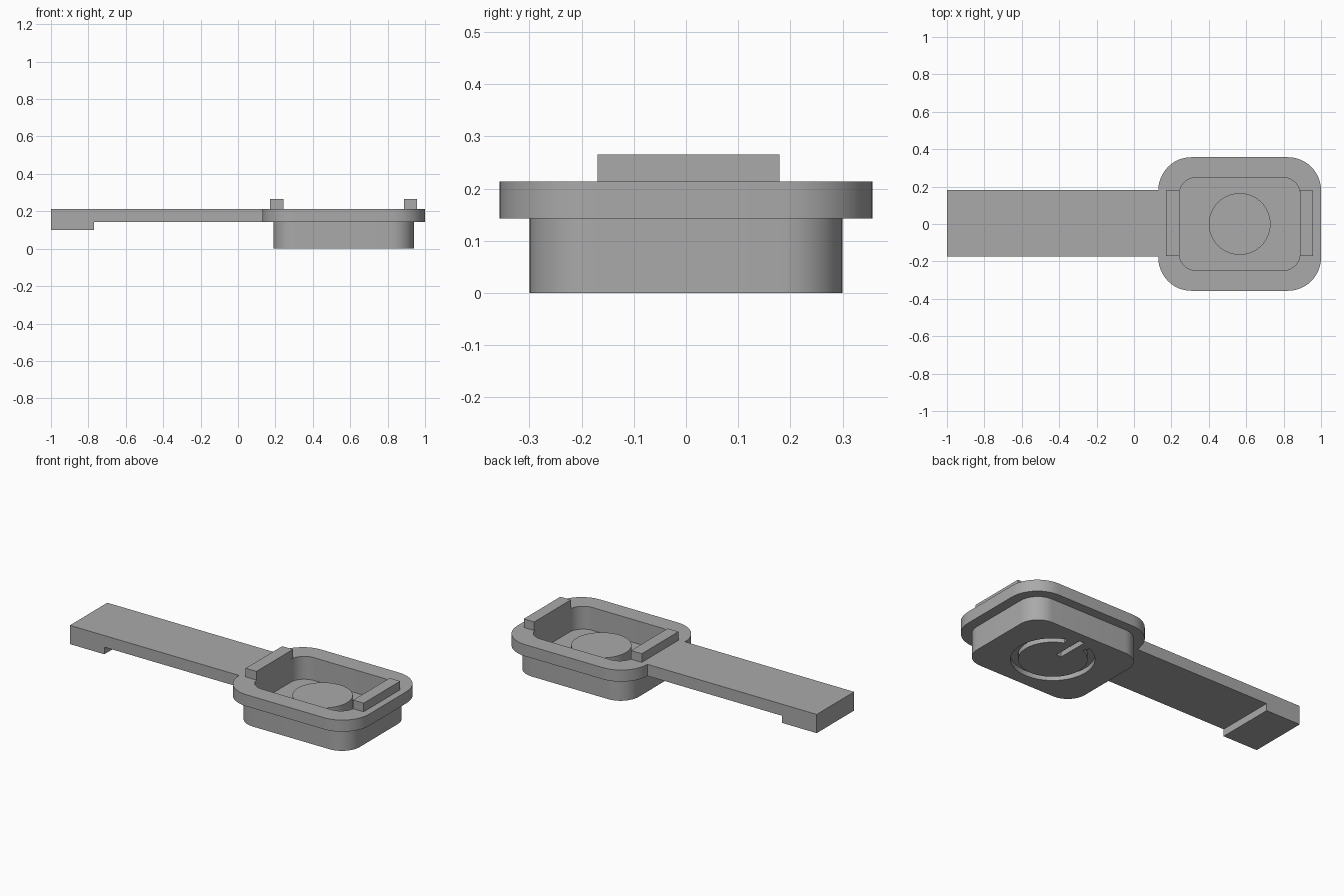
import bpy, bmesh
from math import sin, cos, pi, radians

if "Cube" in bpy.data.objects:
    bpy.data.objects.remove(bpy.data.objects["Cube"], do_unlink=True)

GREY = (0.4, 0.4, 0.4, 1)
mat = bpy.data.materials.new("plain grey")
mat.use_nodes = True
mat.diffuse_color = GREY
mat.node_tree.nodes["Principled BSDF"].inputs["Base Color"].default_value = GREY

CX = 0.565  # centre of the case along x


def arc(cx, cy, r, a0, a1, n=12):
    """Points along an arc, angles in degrees."""
    angles = [radians(a0 + (a1 - a0) * i / n) for i in range(n + 1)]
    return [(cx + r * cos(a), cy + r * sin(a)) for a in angles]


def rounded(half_x, half_y, r):
    """Rounded rectangle outline centred on the case."""
    pts = []
    for k, (sx, sy) in enumerate([(1, 1), (-1, 1), (-1, -1), (1, -1)]):
        pts += arc(CX + sx * (half_x - r), sy * (half_y - r), r, 90 * k, 90 * k + 90)
    return pts


def prism(name, outline, lo, hi, axis="z"):
    """Extrude an outline along z, or an x-z outline along y."""
    place = (lambda u, v, w: (u, v, w)) if axis == "z" else (lambda u, v, w: (u, w, v))
    bm = bmesh.new()
    face = bm.faces.new([bm.verts.new(place(u, v, lo)) for u, v in outline])
    grown = bmesh.ops.extrude_face_region(bm, geom=[face])["geom"]
    shift = place(0, 0, hi - lo)
    bmesh.ops.translate(bm, vec=shift, verts=[g for g in grown if isinstance(g, bmesh.types.BMVert)])
    bmesh.ops.recalc_face_normals(bm, faces=bm.faces)
    mesh = bpy.data.meshes.new(name)
    bm.to_mesh(mesh)
    bm.free()
    mesh.materials.append(mat)
    obj = bpy.data.objects.new(name, mesh)
    bpy.context.collection.objects.link(obj)
    return obj


def box(name, x0, x1, y0, y1, z0, z1):
    return prism(name, [(x0, y0), (x1, y0), (x1, y1), (x0, y1)], z0, z1)


def carve(obj, cutters):
    """Subtract the cutters, keep the result and drop the cutters."""
    for c in cutters:
        c.hide_render = True
        mod = obj.modifiers.new("cut", "BOOLEAN")
        mod.operation, mod.solver, mod.object = "DIFFERENCE", "EXACT", c
    graph = bpy.context.evaluated_depsgraph_get()
    mesh = bpy.data.meshes.new_from_object(obj.evaluated_get(graph))
    obj.modifiers.clear()
    obj.data = mesh
    for c in cutters:
        bpy.data.objects.remove(c, do_unlink=True)


def smooth(obj):
    bpy.ops.object.select_all(action="DESELECT")
    obj.select_set(True)
    bpy.context.view_layer.objects.active = obj
    bpy.ops.object.shade_smooth_by_angle(angle=radians(30))


BOTTOM, TOP, FLOOR, GROOVE = 0.143, 0.213, 0.075, 0.03

# Case: lower tub and rim, hollowed from above
tub = prism("case_tub", rounded(0.375, 0.3, 0.12), 0, BOTTOM)
rim = prism("case_rim", rounded(0.435, 0.357, 0.177), BOTTOM, TOP)
cavity = rounded(0.323, 0.248, 0.09)
ring = arc(CX, 0, 0.225, 110, 430, 48) + arc(CX, 0, 0.185, 430, 110, 48)
carve(tub, [
    prism("cavity_cutter", cavity, FLOOR, 0.3),
    prism("ring_groove_cutter", ring, -0.05, GROOVE),
    box("bar_groove_cutter", CX - 0.017, CX + 0.017, 0.05, 0.24, -0.05, GROOVE),
])
carve(rim, [prism("rim_cutter", cavity, 0, 0.3)])

# Round boss on the cavity floor
boss = prism("floor_boss", arc(CX, 0, 0.165, 0, 352.5, 47), FLOOR - 0.01, BOTTOM)

# Flat handle with a thicker pad at its end
handle = [(-1, 0.1), (-0.77, 0.1), (-0.77, BOTTOM), (0.132, BOTTOM), (0.132, TOP), (-1, TOP)]
prism("handle", handle, -0.175, 0.182, "y")

# Raised ribs at both ends of the rim
for name, x0, x1 in [("inner_rib", 0.17, 0.242), ("outer_rib", 0.888, 0.958)]:
    box(name, x0, x1, -0.17, 0.179, TOP - 0.005, 0.265)

for part in (tub, rim, boss):
    smooth(part)
